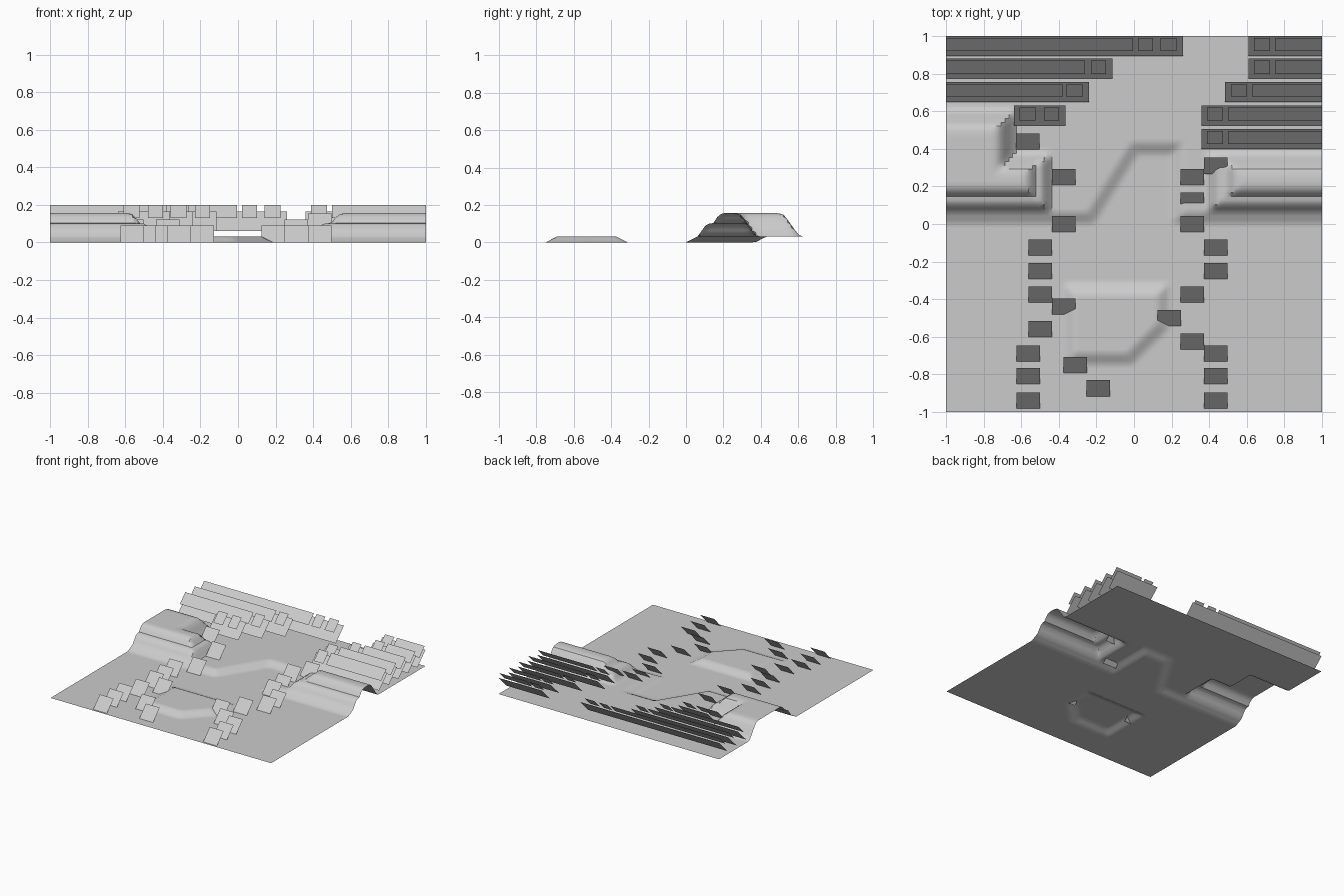
import bpy
import bmesh

if "Cube" in bpy.data.objects:
    bpy.data.objects.remove(bpy.data.objects["Cube"])

grey = bpy.data.materials.new("pale grey")
grey.diffuse_color = (0.6, 0.6, 0.6, 1)
grey.use_nodes = True
grey.node_tree.nodes["Principled BSDF"].inputs["Base Color"].default_value = grey.diffuse_color


def clamp(v):
    return max(0.0, min(1.0, v))


def ramp(d, points):
    """Piecewise linear height at distance d inside an edge."""
    if d <= points[0][0]:
        return points[0][1]
    for (a, za), (b, zb) in zip(points, points[1:]):
        if d <= b:
            return za + (zb - za) * (d - a) / (b - a)
    return points[-1][1]


STEPPED = [(0, 0), (0.035, 0.055), (0.05, 0.067), (0.08, 0.07),
           (0.11, 0.115), (0.14, 0.125)]
SLOPE = [(0, 0), (0.025, 0.03), (0.085, 0.115), (0.12, 0.125)]


def stepped(d):
    return ramp(d, STEPPED)


def slope(d):
    return ramp(d, SLOPE)


def height(x, y):
    # low terrace with a notch for the path
    notch = max((y - 0.1 - 1.6 * (x + 0.15)) / 1.9, x - 0.2, y - 0.37)
    terrace = 0.032 * clamp(min(y, notch) / 0.0625)
    # low mound near the front
    mound = 0.032 * clamp(min(x + 0.375, 0.1875 - x, y + 0.75, -0.3125 - y,
                              (0.74 - x + y) / 1.41) / 0.0625)
    # stepped ridges left and right, the left one widening to the back
    front = stepped(y - 0.065)
    right = min(front, stepped((x - 0.39) / 1.3), slope(0.38 - y))
    left = min(front, stepped((-0.445 - x) / 1.0), slope(0.38 - y))
    left_back = min(front, slope(-0.63 - x), slope(0.61 - y))
    return max(terrace, mound) + max(right, left, left_back)


def make_object(name, bm, smooth=False):
    mesh = bpy.data.meshes.new(name)
    bm.to_mesh(mesh)
    bm.free()
    mesh.materials.append(grey)
    obj = bpy.data.objects.new(name, mesh)
    bpy.context.collection.objects.link(obj)
    if smooth:
        bpy.context.view_layer.objects.active = obj
        obj.select_set(True)
        bpy.ops.object.shade_smooth_by_angle(angle=0.6)
        obj.select_set(False)
    return obj


def add_card(bm, x0, x1, y0, y1, z0, z1):
    """Thin sheet leaning back, facing the front and up."""
    bm.faces.new([bm.verts.new(c) for c in (
        (x0, y0, z0), (x1, y0, z0), (x1, y1, z1), (x0, y1, z1))])


# ground sheet
bm = bmesh.new()
bmesh.ops.create_grid(bm, x_segments=96, y_segments=96, size=1)
for v in bm.verts:
    v.co.z = height(v.co.x, v.co.y)
make_object("ground", bm, smooth=True)

# single leaning cards along both sides of the path: x, y
left_cards = [(-0.565, 0.44), (-0.375, 0.25), (-0.375, 0), (-0.5, -0.125),
              (-0.5, -0.25), (-0.5, -0.375), (-0.375, -0.44), (-0.5, -0.56),
              (-0.5625, -0.69), (-0.5625, -0.81), (-0.5625, -0.94),
              (-0.3125, -0.75), (-0.19, -0.875)]
right_cards = [(0.435, 0.31), (0.31, 0.25), (0.31, 0.125), (0.31, 0),
               (0.435, -0.125), (0.435, -0.25), (0.31, -0.375),
               (0.1875, -0.5), (0.31, -0.625), (0.435, -0.69),
               (0.435, -0.81), (0.435, -0.94)]
for name, cards in (("left_shrubs", left_cards), ("right_shrubs", right_cards)):
    bm = bmesh.new()
    for x, y in cards:
        base = 0.032 if y > 0.2 else 0.0
        if y == 0.31:
            base = 0.065
        add_card(bm, x - 0.0625, x + 0.0625, y - 0.043, y + 0.043,
                 base, base + 0.09)
    make_object(name, bm)

# hedge rows at the back: front y, x range, raised panels on top
rows = [
    (0.895, -1, 0.26, [(-1, -0.005), (0.02, 0.10), (0.14, 0.225)]),
    (0.775, -1, -0.115, [(-1, -0.26), (-0.23, -0.15)]),
    (0.65, -1, -0.24, [(-1, -0.38), (-0.36, -0.275)]),
    (0.525, -0.64, -0.365, [(-0.61, -0.525), (-0.48, -0.40)]),
    (0.895, 0.61, 1, [(0.64, 0.725), (0.75, 1)]),
    (0.775, 0.61, 1, [(0.64, 0.725), (0.75, 1)]),
    (0.65, 0.485, 1, [(0.52, 0.60), (0.63, 1)]),
    (0.525, 0.36, 1, [(0.39, 0.475), (0.50, 1)]),
    (0.40, 0.36, 1, [(0.39, 0.475), (0.50, 1)]),
]
lower, upper = bmesh.new(), bmesh.new()
for y, x0, x1, panels in rows:
    add_card(lower, x0, x1, y, y + 0.105, 0.06, 0.165)
    for a, b in panels:
        add_card(upper, a, b, y + 0.025, y + 0.095, 0.13, 0.20)
make_object("hedge_rows", lower)
make_object("hedge_tops", upper)
